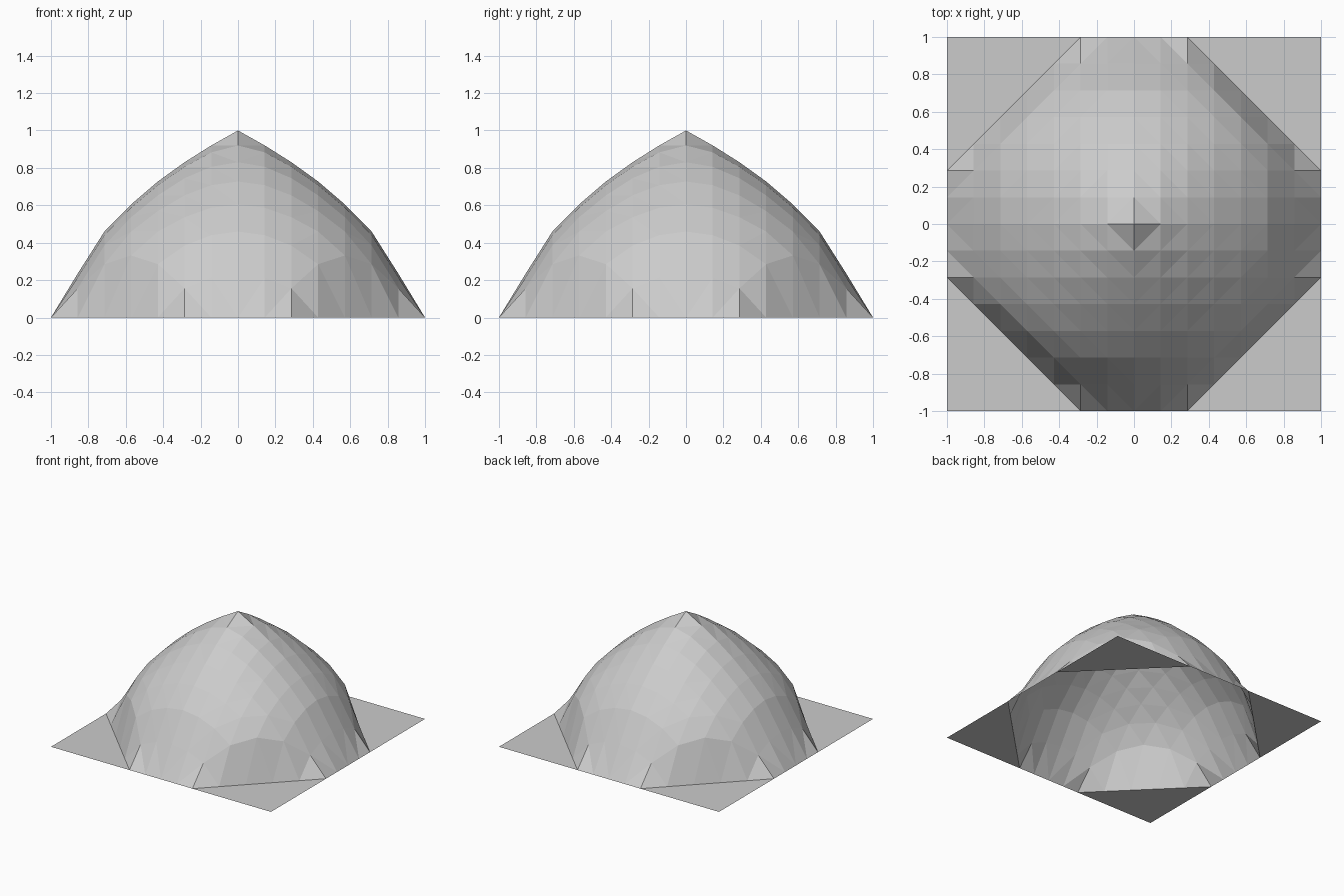
import bpy, bmesh

if "Cube" in bpy.data.objects:
    bpy.data.objects.remove(bpy.data.objects["Cube"])

# Height of the hill against distance from its centre (distance, height)
PROFILE = [(0, 1), (0.143, 0.92), (0.286, 0.83), (0.429, 0.727), (0.571, 0.605),
           (0.714, 0.46), (0.808, 0.332), (0.833, 0.285), (0.857, 0.235),
           (0.904, 0.155)]


def height(d):
    for (d0, z0), (d1, z1) in zip(PROFILE, PROFILE[1:]):
        if d <= d1 + 0.002:
            return z0 + (z1 - z0) * (d - d0) / (d1 - d0)
    return 0.0


# Open square sheet, 14 x 14 cells, pulled up into a domed hill
bm = bmesh.new()
bmesh.ops.create_grid(bm, x_segments=14, y_segments=14, size=1.0)
for v in bm.verts:
    v.co.z = height(v.co.xy.length)

# Split each cell across the slope, giving the straight corner cut-offs
bmesh.ops.triangulate(bm, faces=bm.faces[:], quad_method='SHORT_EDGE')

mesh = bpy.data.meshes.new("hill")
bm.to_mesh(mesh)
bm.free()
hill = bpy.data.objects.new("hill", mesh)
bpy.context.collection.objects.link(hill)
